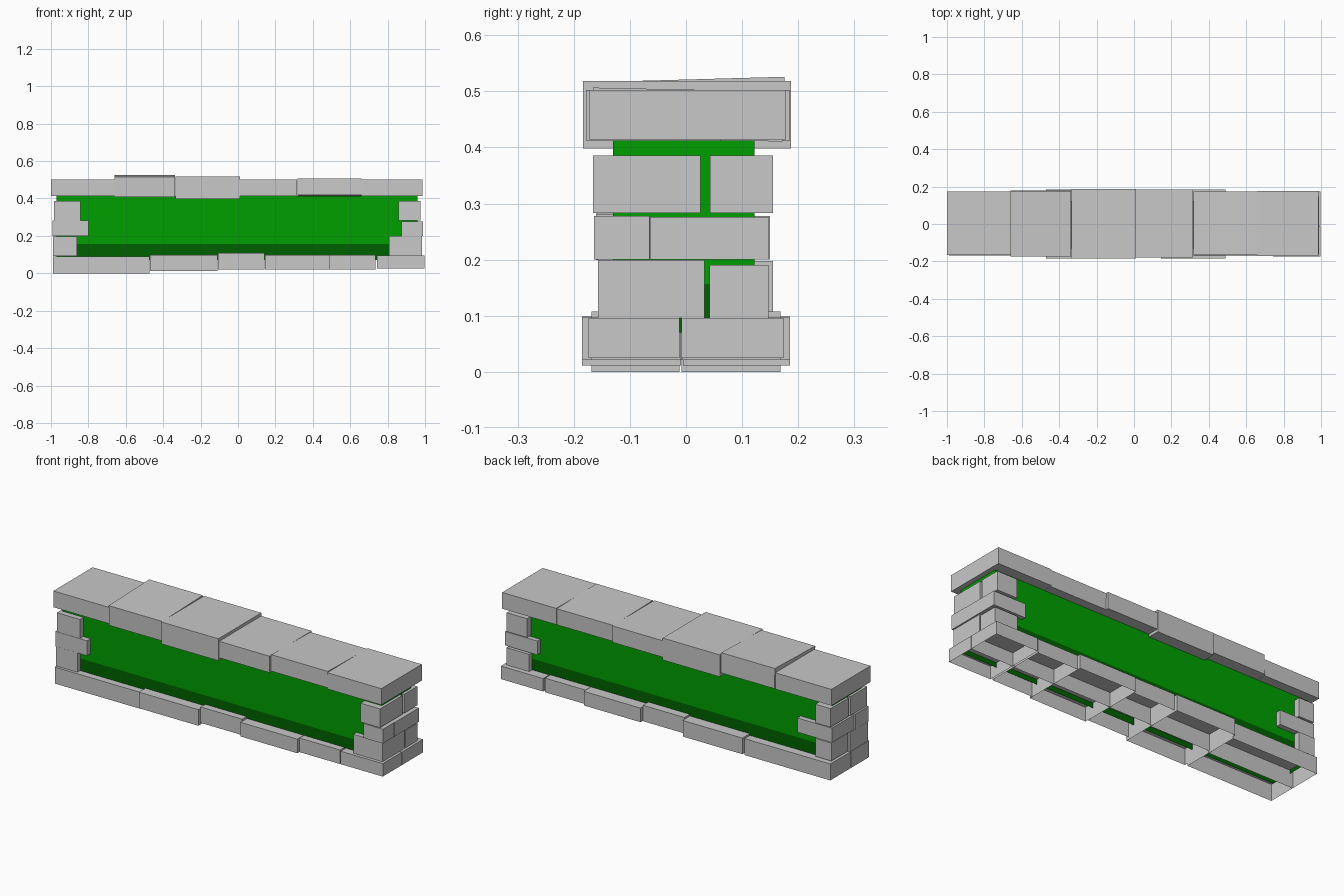
import bpy
import bmesh
from math import radians

cube = bpy.data.objects.get("Cube")
if cube:
    bpy.data.objects.remove(cube, do_unlink=True)


def material(name, colour):
    m = bpy.data.materials.new(name)
    m.use_nodes = True
    m.diffuse_color = (*colour, 1)
    m.node_tree.nodes["Principled BSDF"].inputs["Base Color"].default_value = (*colour, 1)
    return m


STONE = material("grey_stone", (0.58, 0.58, 0.58))
GREEN = material("hedge_green", (0.0, 0.35, 0.0))
DARK = material("dark_green", (0.0, 0.12, 0.0))


def block(name, x, y, z, mats, tilt=0, open_bottom=False, band=None):
    """Box between (low, high) pairs; may be tilted about x, open below,
    or cut at height band, with the second material used under the cut."""
    lo, hi = zip(x, y, z)
    mid = [(l + h) / 2 for l, h in zip(lo, hi)]
    bm = bmesh.new()
    bmesh.ops.create_cube(bm, size=1)
    for v in bm.verts:
        v.co = [(h - l) * c for l, h, c in zip(lo, hi, v.co)]
    bm.normal_update()
    if open_bottom:
        under = [f for f in bm.faces if f.normal.z < -0.9]
        bmesh.ops.delete(bm, geom=under, context='FACES')
    if band is not None:
        cut = band - mid[2]
        bmesh.ops.bisect_plane(bm, geom=bm.verts[:] + bm.edges[:] + bm.faces[:],
                               plane_co=(0, 0, cut), plane_no=(0, 0, 1))
        for f in bm.faces:
            f.material_index = int(f.calc_center_median().z < cut)
    mesh = bpy.data.meshes.new(name)
    bm.to_mesh(mesh)
    bm.free()
    for m in mats:
        mesh.materials.append(m)
    obj = bpy.data.objects.new(name, mesh)
    obj.location = mid
    obj.rotation_euler.x = radians(tilt)
    bpy.context.collection.objects.link(obj)


# Green core with a dark lower band, open underneath
block("core", (-0.97, 0.96), (-0.13, 0.122), (0.07, 0.412), [GREEN, DARK],
      open_bottom=True, band=0.157)

# Base stones in two rows, hollow underneath: x start, x end, z, height, outer y, inner y
base = [
    (-0.99, -0.472, 0.0, 0.09, 0.168, -0.012),
    (-0.47, -0.11, 0.011, 0.088, 0.185, -0.009),
    (-0.108, 0.143, 0.021, 0.087, 0.168, -0.01),
    (0.145, 0.488, 0.021, 0.077, 0.185, -0.007),
    (0.49, 0.735, 0.021, 0.077, 0.168, -0.01),
    (0.742, 0.997, 0.025, 0.071, 0.174, -0.012),
]
for i, (x0, x1, z, h, out, inner) in enumerate(base):
    block(f"base_front_{i}", (x0, x1), (-out, inner), (z, z + h), [STONE], open_bottom=True)
    block(f"base_back_{i}", (x0, x1), (inner + 0.004, out), (z, z + h), [STONE],
          open_bottom=True)

# Coping stones along the top: x, y, z, tilt
coping = [
    ((-1.0, -0.661), (-0.165, 0.173), (0.413, 0.502), 0),
    ((-0.66, -0.336), (-0.172, 0.177), (0.412, 0.521), 1.6),
    ((-0.335, 0.01), (-0.184, 0.187), (0.398, 0.518), 0),
    ((0.011, 0.316), (-0.178, 0.185), (0.412, 0.502), 0),
    ((0.317, 0.659), (-0.167, 0.173), (0.414, 0.503), -1.2),
    ((0.66, 0.987), (-0.172, 0.177), (0.413, 0.502), 0),
]
for i, (x, y, z, tilt) in enumerate(coping):
    block(f"coping_{i}", x, y, z, [STONE], tilt)

# Corner stones on the left end (+x)
left_end = [
    ((0.807, 0.983), (-0.157, 0.033), (0.096, 0.199)),
    ((0.845, 0.983), (0.042, 0.147), (0.096, 0.19)),
    ((0.873, 0.99), (-0.164, -0.065), (0.2, 0.278)),
    ((0.795, 0.99), (-0.064, 0.147), (0.2, 0.276)),
    ((0.857, 0.975), (-0.166, 0.026), (0.283, 0.386)),
    ((0.853, 0.975), (0.043, 0.155), (0.283, 0.386)),
]
for i, (x, y, z) in enumerate(left_end):
    block(f"left_corner_{i}", x, y, z, [STONE])

# Corner stones on the right end (-x)
right_end = [
    ((-0.99, -0.86), (-0.157, 0.0), (0.092, 0.197)),
    ((-0.987, -0.89), (0.012, 0.155), (0.1, 0.198)),
    ((-0.992, -0.8), (-0.16, -0.045), (0.199, 0.281)),
    ((-0.987, -0.778), (-0.04, 0.15), (0.2, 0.278)),
    ((-0.983, -0.843), (-0.16, -0.015), (0.282, 0.386)),
    ((-0.982, -0.89), (-0.002, 0.155), (0.283, 0.385)),
]
for i, (x, y, z) in enumerate(right_end):
    block(f"right_corner_{i}", x, y, z, [STONE])
